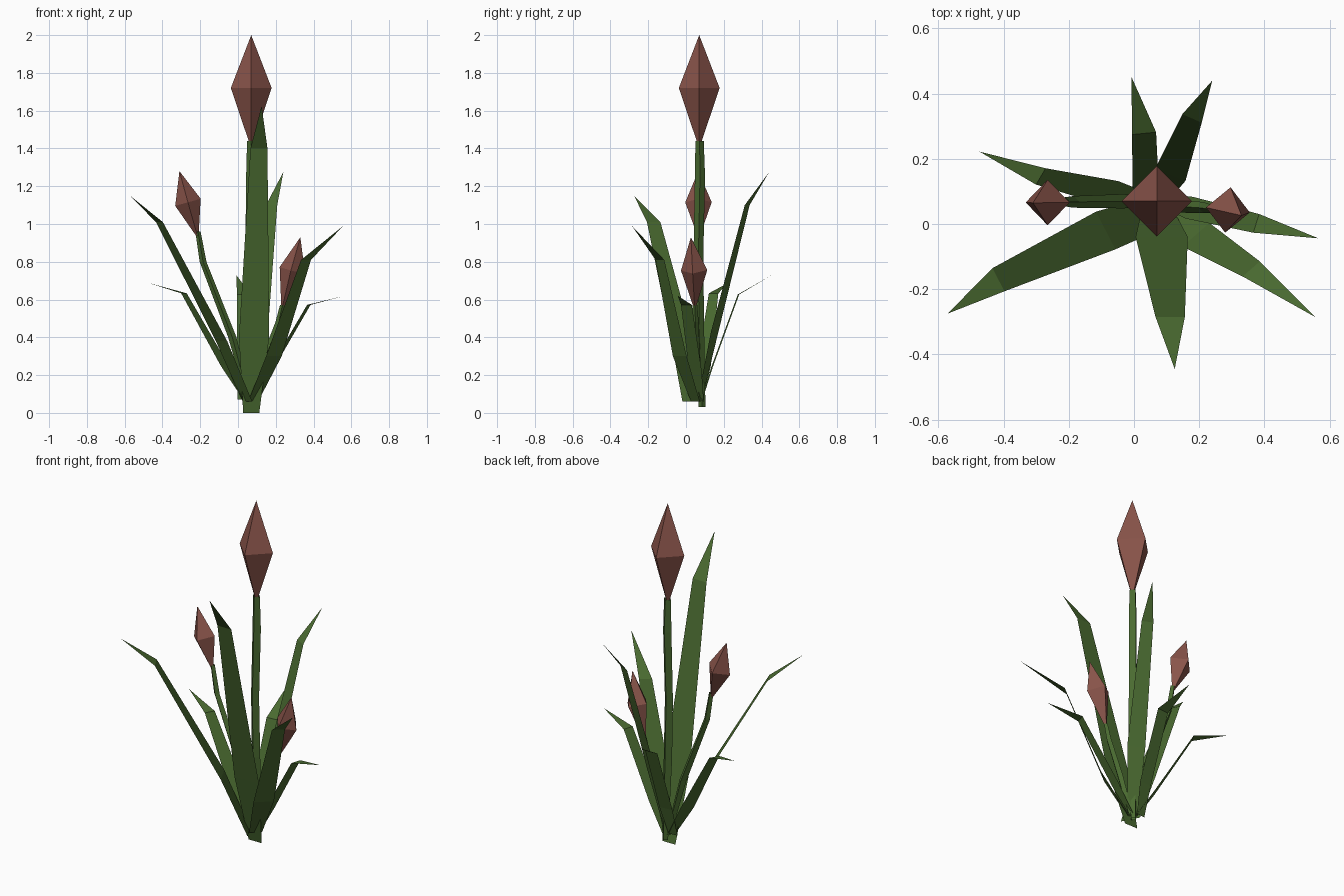
import bpy
from mathutils import Vector as V


def material(name, rgb):
    m = bpy.data.materials.new(name)
    m.diffuse_color = (*rgb, 1)
    return m


GREEN = material("leaf green", (0.068, 0.145, 0.03))
BROWN = material("bud brown", (0.25, 0.088, 0.068))


def add(name, verts, faces, mat):
    me = bpy.data.meshes.new(name)
    me.from_pydata([tuple(v) for v in verts], [], faces)
    me.materials.append(mat)
    me.update()
    bpy.context.collection.objects.link(bpy.data.objects.new(name, me))


# flat blade: base, belly and shoulder rows, then a pointed tip
def leaf(name, side, rows, tip):
    side = V((*side, 0)).normalized()
    verts = []
    for x, y, z, w in rows:
        c = V((x, y, z))
        verts += [c - side * w / 2, c + side * w / 2]
    verts.append(V(tip))
    faces = [(i, i + 1, i + 3, i + 2) for i in (0, 2)] + [(4, 5, 6)]
    add(name, verts, faces, GREEN)


# four-sided stem along a path of (x, y, z, radius)
def stem(name, path):
    verts, faces = [], []
    for x, y, z, r in path:
        verts += [(x + r, y, z), (x, y + r, z), (x - r, y, z), (x, y - r, z)]
    for k in range(len(path) - 1):
        for i in range(4):
            a, b = 4 * k + i, 4 * k + (i + 1) % 4
            faces.append((a, b, b + 4, a + 4))
    add(name, verts, faces, GREEN)


# four-sided double pyramid, ring square to its axis
def bud(name, bottom, mid, top, r, u=(1, 0, 0)):
    bottom, mid, top, u = V(bottom), V(mid), V(top), V(u)
    axis = (top - bottom).normalized()
    u = (u - axis * u.dot(axis)).normalized()
    w = axis.cross(u)
    verts = [bottom, mid + u * r, mid + w * r, mid - u * r, mid - w * r, top]
    faces = []
    for i in range(4):
        a, b = 1 + i, 1 + (i + 1) % 4
        faces += [(0, b, a), (a, b, 5)]
    add(name, verts, faces, BROWN)


# leaves around the clump
leaf("front_leaf", (1, 0),
     [(.07, .06, 0, .085), (.085, -.04, .4, .16), (.111, -.285, 1.4, .09)], (.125, -.445, 1.625))
leaf("left_front_leaf", (-.46, .89),
     [(.05, .03, .06, .11), (-.087, -.02, .38, .13), (-.416, -.171, 1.01, .08)], (-.572, -.275, 1.15))
leaf("right_front_leaf", (-.75, -.66),
     [(.08, .05, .06, .07), (.19, -.033, .3, .11), (.36, -.138, .81, .07)], (.557, -.286, .99))
leaf("right_leaf", (.3, .95),
     [(.08, .075, .06, .04), (.17, .05, .22, .07), (.375, .002, .572, .06)], (.566, -.044, .62))
leaf("right_back_leaf", (-.93, .4),
     [(.075, .08, .1, .06), (.112, .152, .43, .1), (.178, .324, 1.1, .065)], (.24, .44, 1.275))
leaf("back_leaf", (-1, -.1),
     [(.025, .085, .07, .055), (.035, .137, .24, .08), (.031, .278, .627, .074)], (-.008, .452, .728))
leaf("left_back_leaf", (-.5, -.85),
     [(.04, .07, .07, .05), (-.07, .095, .25, .085), (-.286, .146, .633, .058)], (-.474, .222, .688))

# stems
stem("main_stem", [(.075, .085, .03, .018), (.07, .068, .5, .027), (.065, .066, .85, .026),
                   (.07, .074, 1.25, .027), (.07, .072, 1.44, .022)])
stem("left_stem", [(.06, .075, .06, .015), (-.03, .07, .4, .022), (-.185, .068, .8, .018),
                   (-.212, .068, .96, .014)])
stem("right_stem", [(.08, .07, .06, .015), (.14, .055, .28, .02), (.215, .05, .48, .017),
                    (.235, .047, .57, .013)])

# flower buds
bud("main_bud", (.07, .07, 1.4), (.07, .07, 1.72), (.07, .07, 2), .108)
bud("left_bud", (-.21, .068, .92), (-.265, .066, 1.115), (-.31, .065, 1.28), .07)
bud("right_bud", (.23, .047, .54), (.288, .043, .755), (.33, .026, .93), .07, (1, -.12, 0))
